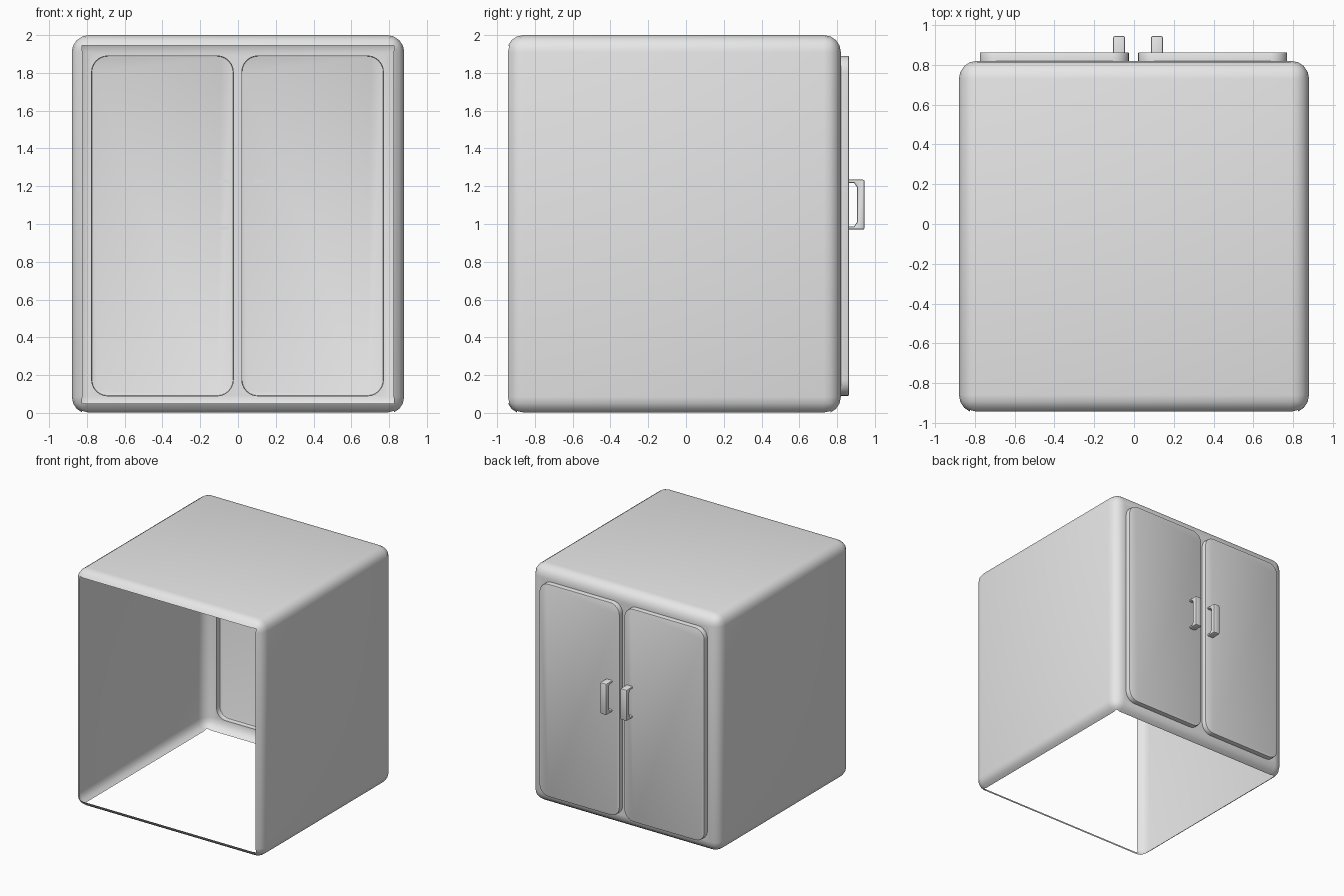
import bpy, bmesh, math
from mathutils import Vector, Matrix

if "Cube" in bpy.data.objects:
    bpy.data.objects.remove(bpy.data.objects["Cube"], do_unlink=True)

grey = bpy.data.materials.new("plain grey")
grey.use_nodes = True
grey.diffuse_color = (0.8, 0.8, 0.8, 1)
grey.node_tree.nodes["Principled BSDF"].inputs["Base Color"].default_value = (0.8, 0.8, 0.8, 1)

BACK = 0.82          # back wall plane
DOOR_FACE = 0.863    # outer face of the doors
RADIUS = 0.09        # rounding of the cabinet edges
DOORS = {"left": (0.02, 0.77, 0.115), "right": (-0.775, -0.025, -0.075)}


def finish(bm, name, angle=40):
    mesh = bpy.data.meshes.new(name)
    bm.to_mesh(mesh)
    bm.free()
    mesh.materials.append(grey)
    obj = bpy.data.objects.new(name, mesh)
    bpy.context.collection.objects.link(obj)
    bpy.ops.object.select_all(action="DESELECT")
    obj.select_set(True)
    bpy.context.view_layer.objects.active = obj
    bpy.ops.object.shade_smooth_by_angle(angle=math.radians(angle))
    return obj


def door_outline(x0, x1, z0=0.09, z1=1.89, r=0.085, steps=6):
    """Rounded rectangle in the back wall plane."""
    centres = [(x1 - r, z1 - r), (x0 + r, z1 - r), (x0 + r, z0 + r), (x1 - r, z0 + r)]
    points = []
    for corner, (cx, cz) in enumerate(centres):
        for i in range(steps + 1):
            a = math.pi / 2 * (corner + i / steps)
            points.append(Vector((cx + r * math.cos(a), BACK, cz + r * math.sin(a))))
    return points


# Cabinet shell: rounded box, open at the front and underneath
low, high = Vector((-0.88, -0.95, -0.005)), Vector((0.88, BACK, 2.0))
size = high - low
bm = bmesh.new()
bmesh.ops.create_cube(bm, size=1, matrix=Matrix.Translation((low + high) / 2) @ Matrix.Diagonal((*size, 1)))
bmesh.ops.bevel(bm, geom=bm.edges[:], offset=RADIUS, segments=4, profile=0.5, affect="EDGES")
bm.normal_update()
openings = [f for f in bm.faces
            if f.normal.y < -0.93 or f.normal.z < -0.93 or f.normal.y > 0.999]
bmesh.ops.delete(bm, geom=openings, context="FACES")

# Back wall frame with a hole behind each door
loops = [e for e in bm.edges if e.is_boundary and all(v.co.y > BACK - 0.001 for v in e.verts)]
for x0, x1, _ in DOORS.values():
    ring = [bm.verts.new(p) for p in door_outline(x0, x1)]
    loops += [bm.edges.new((ring[i - 1], ring[i])) for i in range(len(ring))]
fill = bmesh.ops.triangle_fill(bm, use_beauty=True, edges=loops, normal=(0, 1, 0))
for f in fill["geom"]:
    if isinstance(f, bmesh.types.BMFace):
        f.normal_update()
        if f.normal.y < 0:
            f.normal_flip()
finish(bm, "cabinet_shell")

# Doors: raised panels, hollow behind
for side, (x0, x1, _) in DOORS.items():
    bm = bmesh.new()
    base = bm.faces.new([bm.verts.new(p) for p in door_outline(x0, x1)])
    out = bmesh.ops.extrude_face_region(bm, geom=[base], use_keep_orig=True)
    moved = [g for g in out["geom"] if isinstance(g, bmesh.types.BMVert)]
    bmesh.ops.translate(bm, verts=moved, vec=(0, DOOR_FACE - BACK, 0))
    bmesh.ops.recalc_face_normals(bm, faces=bm.faces[:])
    bmesh.ops.delete(bm, geom=[base], context="FACES_ONLY")
    rim = [e for e in bm.edges if all(v.co.y > DOOR_FACE - 0.001 for v in e.verts)]
    bmesh.ops.bevel(bm, geom=rim, offset=0.006, segments=2, profile=0.5, affect="EDGES")
    finish(bm, side + "_door", 30)

# Handles: D-shaped pulls, profile in (y, z)
upper = [(0.86, 1.217), (0.89, 1.217), (0.905, 1.195)]
outer = [(0.945, 1.235), (0.86, 1.235)]
MID = 1.1025
mirror = lambda pts: [(y, 2 * MID - z) for y, z in reversed(pts)]
profile = upper + mirror(upper) + mirror(outer) + outer
for side, (_, _, hx) in DOORS.items():
    bm = bmesh.new()
    base = bm.faces.new([bm.verts.new((hx - 0.03, y, z)) for y, z in profile])
    out = bmesh.ops.extrude_face_region(bm, geom=[base], use_keep_orig=True)
    moved = [g for g in out["geom"] if isinstance(g, bmesh.types.BMVert)]
    bmesh.ops.translate(bm, verts=moved, vec=(0.06, 0, 0))
    bmesh.ops.recalc_face_normals(bm, faces=bm.faces[:])
    edges = [e for e in bm.edges if any(v.co.y > 0.93 for v in e.verts)
             or (e.calc_face_angle(0) > 1 and max(v.co.y for v in e.verts) > 0.87)]
    bmesh.ops.bevel(bm, geom=edges, offset=0.009, segments=2, profile=0.5,
                    affect="EDGES", clamp_overlap=True)
    finish(bm, side + "_handle")
